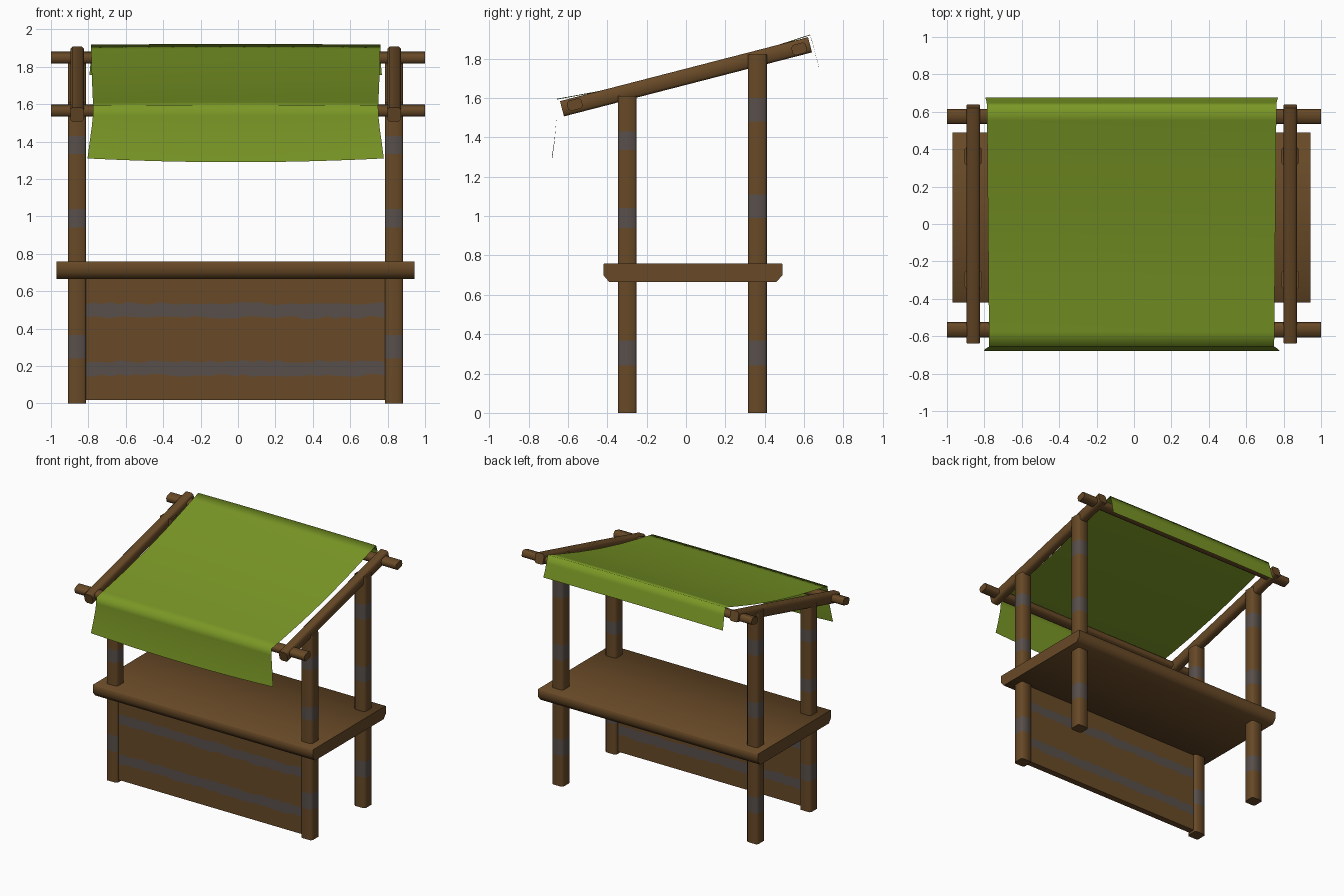
import bpy, math, random
from mathutils import Vector

if "Cube" in bpy.data.objects:
    bpy.data.objects.remove(bpy.data.objects["Cube"])

random.seed(4)


def material(name, color):
    m = bpy.data.materials.new(name)
    m.diffuse_color = (*color, 1)
    m.use_nodes = True
    m.node_tree.nodes["Principled BSDF"].inputs["Base Color"].default_value = m.diffuse_color
    return m


WOOD = material("brown wood", (0.138, 0.067, 0.020))
GREY = material("grey weathering", (0.098, 0.078, 0.070))
CLOTH = material("green cloth", (0.195, 0.310, 0.019))


def make(name, verts, faces, mats, slots=None, angle=50):
    me = bpy.data.meshes.new(name)
    me.from_pydata(verts, [], faces)
    for m in mats:
        me.materials.append(m)
    if slots:
        me.polygons.foreach_set("material_index", slots)
    ob = bpy.data.objects.new(name, me)
    bpy.context.collection.objects.link(ob)
    bpy.ops.object.select_all(action='DESELECT')
    ob.select_set(True)
    bpy.context.view_layer.objects.active = ob
    bpy.ops.object.shade_smooth_by_angle(angle=math.radians(angle))
    return ob


def extrude_profile(name, profile, start, end, side, bands=()):
    """Sweep a closed 2D profile from start to end; bands are grey (from, to) lengths."""
    start, end, u = Vector(start), Vector(end), Vector(side).normalized()
    length = (end - start).length
    d = (end - start) / length
    v = d.cross(u)
    cuts = [0.0] + [c for b in bands for c in b] + [length]
    n = len(profile)
    verts = [start + d * c + u * a + v * b for c in cuts for a, b in profile]
    faces, slots = [], []
    for r in range(len(cuts) - 1):
        for i in range(n):
            j = (i + 1) % n
            faces.append((r * n + i, r * n + j, (r + 1) * n + j, (r + 1) * n + i))
            slots.append(r % 2)          # odd sections are the grey bands
    last = (len(cuts) - 1) * n
    faces += [tuple(reversed(range(n))), tuple(range(last, last + n))]
    slots += [0, 0]
    return make(name, verts, faces, [WOOD, GREY], slots)


def timber(w, h, c=0.012):
    """Rectangle with chamfered corners."""
    a, b = w / 2, h / 2
    return [(a, -b + c), (a, b - c), (a - c, b), (-a + c, b),
            (-a, b - c), (-a, -b + c), (-a + c, -b), (a - c, -b)]


CX = -0.0125                              # the stall body sits slightly left
SLOPE = 0.258


def rail_z(y):
    return 1.7075 + SLOPE * y


# posts with weathered bands, and the sloping rails resting on them
for label, s in (("left", -1), ("right", 1)):
    x = CX + s * 0.8475
    extrude_profile(f"front_post_{label}", timber(0.097, 0.095), (x, -0.298, 0), (x, -0.298, 1.61),
                    (1, 0, 0), [(0.24, 0.367), (0.94, 1.04), (1.335, 1.43)])
    extrude_profile(f"back_post_{label}", timber(0.097, 0.095), (x, 0.363, 0), (x, 0.363, 1.82),
                    (1, 0, 0), [(0.24, 0.367), (0.99, 1.11), (1.48, 1.60)])
    extrude_profile(f"roof_rail_{label}", timber(0.072, 0.08), (x, -0.63, rail_z(-0.63)),
                    (x, 0.63, rail_z(0.63)), (1, 0, 0))

# cross beams under the canopy, tilted with the roof
for label, y, z in (("front", -0.565, 1.566), ("back", 0.575, 1.849)):
    extrude_profile(f"cross_beam_{label}", timber(0.076, 0.054), (-1, y, z), (1, y, z),
                    (0, 1, SLOPE))

# counter with chamfered lower edges
counter = [(-0.42, 0.70), (-0.39, 0.665), (0.46, 0.665), (0.49, 0.70), (0.49, 0.755),
           (0.485, 0.76), (-0.415, 0.76), (-0.42, 0.755)]
extrude_profile("counter", counter, (-0.97, 0, 0), (0.945, 0, 0), (0, 1, 0))

# front panel with ragged grey stripes on both sides
COLS = 36
levels = [0.018, 0.15, 0.225, 0.46, 0.535, 0.68]
verts, faces, slots = [], [], []
for i in range(COLS + 1):
    x = -0.815 + 1.605 * i / COLS
    for k, z in enumerate(levels):
        zz = z + (random.uniform(-0.008, 0.008) if 0 < k < 5 else 0)
        verts += [(x, -0.325, zz), (x, -0.275, zz)]
R = len(levels) * 2
for i in range(COLS):
    a, b = i * R, (i + 1) * R
    for k in range(5):
        p = 2 * k
        faces += [(a + p, b + p, b + p + 2, a + p + 2),
                  (a + p + 1, a + p + 3, b + p + 3, b + p + 1)]
        slots += [k % 2, k % 2]
    faces += [(a, a + 1, b + 1, b), (a + 10, b + 10, b + 11, a + 11)]
    slots += [0, 0]
make("front_panel", verts, faces, [WOOD, GREY], slots, 30)

# cloth canopy: front flap, sagging top, short back flap (y, z, half width)
rows = [(-0.68, 1.298, 0.792), (-0.668, 1.38, 0.782), (-0.66, 1.47, 0.770), (-0.656, 1.54, 0.763)]
for t in (0, 0.06, 0.15, 0.3, 0.5, 0.7, 0.85, 0.94, 1):
    sag = 0.03 * math.sin(math.pi * t)
    rows.append((-0.655 + 1.285 * t, 1.592 + 0.326 * t - sag, 0.762 + 0.012 * t))
rows += [(0.648, 1.86, 0.775), (0.66, 1.81, 0.777), (0.675, 1.755, 0.782)]
N = 12
verts = []
for r, (y, z, w) in enumerate(rows):
    for i in range(N + 1):
        s = 2 * i / N - 1
        dip = (0.02 * (s * s) - 0.008) if r < 3 else 0     # hem hangs lower in the middle
        rise = 0.004 * (1 - s * s) if r > 3 else 0
        verts.append((CX + s * w, y, z + dip * (3 - r) / 3 + rise))
faces = [(r * (N + 1) + i, r * (N + 1) + i + 1, (r + 1) * (N + 1) + i + 1, (r + 1) * (N + 1) + i)
         for r in range(len(rows) - 1) for i in range(N)]
make("canopy_cloth", verts, faces, [CLOTH], None, 180)
